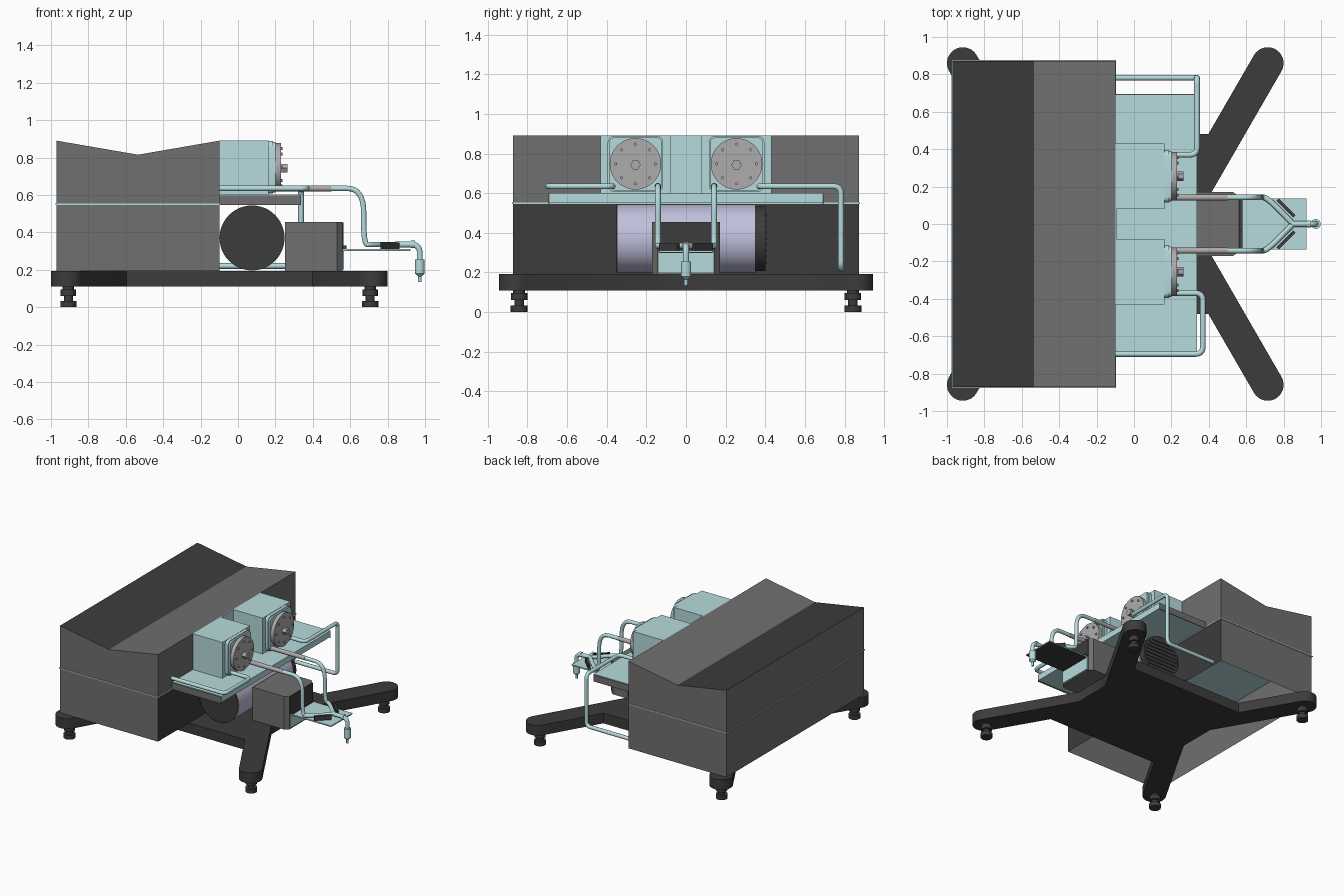
import bpy, bmesh
from math import radians, cos, sin, pi, sqrt
from mathutils import Vector, Matrix

if "Cube" in bpy.data.objects:
    bpy.data.objects.remove(bpy.data.objects["Cube"])


def mat(name, r, g, b):
    m = bpy.data.materials.new(name)
    m.diffuse_color = (r, g, b, 1)
    m.use_nodes = True
    m.node_tree.nodes["Principled BSDF"].inputs["Base Color"].default_value = m.diffuse_color
    return m


TEAL = mat("teal", .47, .71, .72)
DARK = mat("dark", .045, .045, .045)
GREY = mat("mid_grey", .16, .16, .16)
STEEL = mat("steel", .42, .41, .41)
LILAC = mat("lilac", .53, .53, .72)


def finish(name, bm, material, smooth=False):
    bmesh.ops.recalc_face_normals(bm, faces=bm.faces)
    me = bpy.data.meshes.new(name)
    bm.to_mesh(me)
    bm.free()
    ob = bpy.data.objects.new(name, me)
    bpy.context.collection.objects.link(ob)
    me.materials.append(material)
    if smooth:
        bpy.ops.object.select_all(action='DESELECT')
        ob.select_set(True)
        bpy.context.view_layer.objects.active = ob
        bpy.ops.object.shade_smooth_by_angle(angle=radians(35))
    return ob


def box(name, x, y, z, material):
    bm = bmesh.new()
    bmesh.ops.create_cube(bm, size=1)
    for v in bm.verts:
        v.co = [(a + b) / 2 + c * (b - a) for (a, b), c in zip((x, y, z), v.co)]
    return finish(name, bm, material)


def cyl(name, start, axis, length, r, material, r2=None, seg=32):
    """Cylinder or cone growing from start along axis."""
    bm = bmesh.new()
    rot = Vector((0, 0, 1)).rotation_difference(Vector(axis)).to_matrix().to_4x4()
    m = Matrix.Translation(start) @ rot @ Matrix.Translation((0, 0, length / 2))
    bmesh.ops.create_cone(bm, cap_ends=True, segments=seg, radius1=r,
                          radius2=r if r2 is None else r2, depth=length, matrix=m)
    return finish(name, bm, material, True)


def prism(name, pts, offset, material):
    """Extrude a flat outline by offset."""
    bm = bmesh.new()
    f = bm.faces.new([bm.verts.new(p) for p in pts])
    ext = bmesh.ops.extrude_face_region(bm, geom=[f], use_keep_orig=True)
    vs = [e for e in ext["geom"] if isinstance(e, bmesh.types.BMVert)]
    bmesh.ops.translate(bm, verts=vs, vec=offset)
    return finish(name, bm, material, True)


def rounded(pts, r, steps=8):
    """Round the inner corners of a path."""
    pts = [Vector(p) for p in pts]
    out = [pts[0]]
    for a, b, c in zip(pts, pts[1:], pts[2:]):
        p = b + (a - b).normalized() * min(r, (a - b).length * .49)
        q = b + (c - b).normalized() * min(r, (c - b).length * .49)
        for i in range(steps + 1):
            t = i / steps
            out.append(p * (1 - t) ** 2 + b * 2 * t * (1 - t) + q * t * t)
    return out + [pts[-1]]


def tube(name, pts, material, bend=.04, r=.015):
    path = rounded(pts, bend)
    cu = bpy.data.curves.new(name, 'CURVE')
    cu.dimensions = '3D'
    cu.bevel_depth = r
    cu.bevel_resolution = 3
    cu.use_fill_caps = True
    sp = cu.splines.new('POLY')
    sp.points.add(len(path) - 1)
    for sp_p, p in zip(sp.points, path):
        sp_p.co = (*p, 1)
    sp.use_smooth = True
    ob = bpy.data.objects.new(name, cu)
    bpy.context.collection.objects.link(ob)
    cu.materials.append(material)
    return ob


# base frame: one quadrant of the X outline, mirrored round
cx, cy, mid = .815, .86, -.10
quad = [(.503, .15)]
quad += [(cx + .085 * cos(radians(a)), cy + .085 * sin(radians(a))) for a in range(-30, 151, 12)]
quad += [(.497, .48)]
outline = quad + [(-x, y) for x, y in quad[::-1]]
outline += [(-x, -y) for x, y in outline]
prism("base_frame", [(x + mid, y, .11) for x, y in outline], (0, 0, .082), DARK)

# levelling feet
for x in (-.907, .707):
    for y in (-.842, .842):
        for part, z, h, r in (("pad", 0, .033, .043), ("stem", .03, .04, .024),
                              ("nut", .06, .035, .041), ("collar", .09, .025, .03)):
            cyl("foot_" + part, (x, y, z), (0, 0, 1), h, r, DARK, seg=24)

# lower housing, open underneath, with dark inner panel
low = box("lower_housing", (-.97, -.10), (-.872, .872), (.192, .548), GREY)
low.data.materials.append(DARK)
bm = bmesh.new()
bm.from_mesh(low.data)
bmesh.ops.delete(bm, geom=[f for f in bm.faces if f.normal.z < -.9], context='FACES')
for f in bm.faces:
    f.material_index = int(f.normal.x > .9)
bm.to_mesh(low.data)
bm.free()

# seam strip and notched upper cover
box("seam_strip", (-.976, -.095), (-.878, .878), (.546, .553), TEAL)
cover = prism("upper_cover", [(x, -.872, z) for x, z in
              ((-.97, .552), (-.10, .552), (-.10, .89), (-.535, .815), (-.97, .89))],
              (0, 1.744, 0), GREY)
for p in cover.data.polygons:
    p.use_smooth = False
cover.data.materials.append(DARK)
for p in cover.data.polygons:
    if p.normal.z > .9 and p.normal.x > .05:
        p.material_index = 1

# shelf and back panel between the pumps
box("shelf", (-.10, .337), (-.69, .69), (.553, .602), TEAL)
for s in (-1, 1):
    box("shelf_end", (-.10, .337), sorted((s * .69, s * .695)), (.545, .598), GREY)
box("back_panel", (-.10, -.094), (-.08, .08), (.60, .89), TEAL)

# drive motor
cyl("motor_body", (.075, -.345, .37), (0, 1, 0), .695, .174, LILAC, seg=48)
cyl("motor_end_cap", (.075, -.352, .37), (0, 1, 0), .008, .173, DARK, seg=48)
cyl("motor_fan_cover", (.075, .35, .37), (0, 1, 0), .05, .163, DARK, seg=48)
for i in range(-4, 5):
    z = i * .03
    w = sqrt(.145 ** 2 - z * z)
    box("fan_grille_bar", (.075 - w, .075 + w), (.398, .406), (.363 + z, .377 + z), DARK)

# gearbox with tapered front corners, facing plates and outlet tray
prism("gearbox", [(x, y, .19) for x, y in ((.25, -.172), (.53, -.172), (.56, -.145),
      (.56, .145), (.53, .172), (.25, .172))], (0, 0, .265), GREY)
box("gearbox_face", (.555, .564), (-.145, .145), (.31, .452), DARK)
box("gearbox_lower_panel", (.555, .566), (-.14, .14), (.20, .30), TEAL)
box("outlet_tray", (.56, .922), (-.135, .135), (.302, .310), TEAL)
box("tray_underside", (.56, .92), (-.133, .133), (.299, .302), DARK)
box("tray_clip", (.56, .58), (-.13, .13), (.31, .33), DARK)


def corner_square(y, z, h, r, x):
    pts = []
    for k, (sy, sz) in enumerate(((1, 1), (-1, 1), (-1, -1), (1, -1))):
        for i in range(6):
            a = k * pi / 2 + i * pi / 10
            pts.append((x, y + sy * (h - r) + r * cos(a), z + sz * (h - r) + r * sin(a)))
    return pts


for s in (-1, 1):
    # pump: body, flange, disc, bolts and hub
    y, z = s * .255, .748
    box("pump_body", (-.10, .163), (y - .176, y + .176), (.60, .89), TEAL)
    prism("pump_flange", corner_square(y, z, .14, .03, .16), (.028, 0, 0), TEAL)
    prism("pump_flange_step", corner_square(y, z, .134, .03, .185), (.016, 0, 0), TEAL)
    cyl("pump_disc", (.20, y, z), (1, 0, 0), .03, .13, STEEL, seg=48)
    cyl("pump_hub", (.225, y, z - .005), (1, 0, 0), .04, .026, STEEL, seg=6)
    for i in range(8):
        a = i * pi / 4
        cyl("disc_bolt", (.225, y + .1 * cos(a), z + .1 * sin(a)), (1, 0, 0), .013, .008,
            STEEL, seg=8)

    # delivery pipe: steel run, drop, then diagonal into the joint
    t = s * .142
    tube("delivery_sleeve", [(.20, t, .635), (.35, t, .635), (.50, t, .635)], STEEL, r=.017)
    tube("delivery_pipe", [(.49, t, .635), (.672, t, .635), (.672, t, .335),
                           (.712, t, .335), (.85, 0, .335)], TEAL, bend=.13)
    # dark clamp bar beside the diagonal
    c, d = Vector((.812, s * .085)), Vector((.045, -s * .045))
    n = Vector((.006, s * .006))
    prism("clamp_bar", [(*p, .31) for p in (c - d - n, c + d - n, c + d + n, c - d + n)],
          (0, 0, .036), DARK)

# outlet pipe and nozzle
tube("outlet_pipe", [(.84, 0, .335), (.972, 0, .335), (.972, 0, .24)], TEAL, bend=.05, r=.016)
cyl("outlet_collar", (.925, 0, .335), (1, 0, 0), .02, .02, TEAL)
cyl("nozzle_body", (.972, 0, .255), (0, 0, -1), .075, .026, TEAL)
cyl("nozzle_taper", (.972, 0, .18), (0, 0, -1), .015, .026, TEAL, r2=.010)
cyl("nozzle_tip", (.972, 0, .17), (0, 0, -1), .035, .009, TEAL)

# supply pipes on either side
tube("supply_pipe_front", [(.19, -.37, .635), (.368, -.37, .635), (.368, -.695, .635),
                           (-.10, -.695, .635)], TEAL)
tube("supply_pipe_back", [(.19, .37, .635), (.337, .37, .635), (.337, .782, .635),
                          (.337, .782, .22), (-.10, .782, .22)], TEAL)
